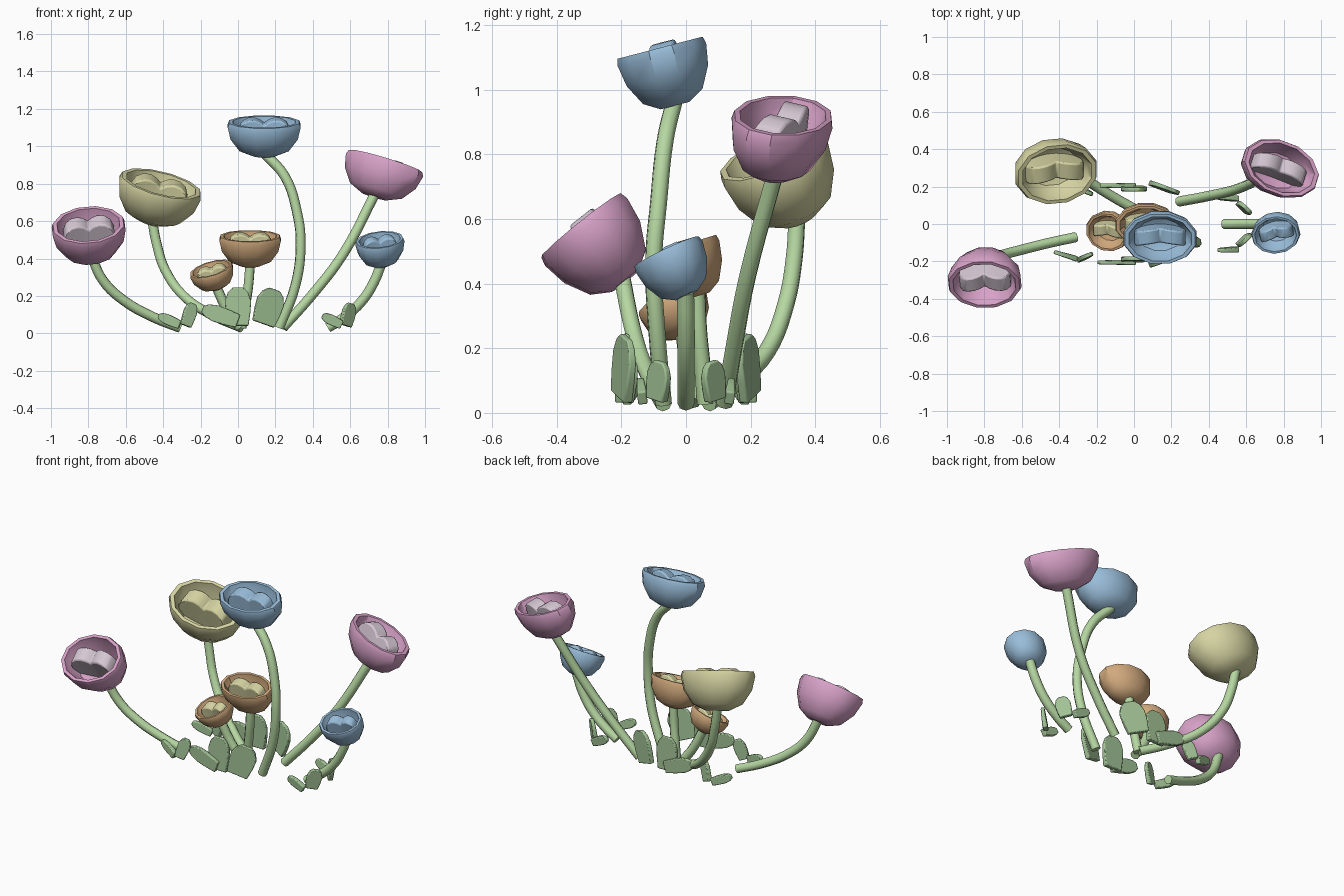
import bpy, bmesh, math
from mathutils import Vector, Matrix

cube = bpy.data.objects.get("Cube")
if cube:
    bpy.data.objects.remove(cube, do_unlink=True)


def material(name, r, g, b):
    lin = [(c / 255) ** 2.2 for c in (r, g, b)] + [1]
    m = bpy.data.materials.new(name)
    m.use_nodes = True
    m.diffuse_color = lin
    m.node_tree.nodes["Principled BSDF"].inputs["Base Color"].default_value = lin
    return m


pink = material("pink petal", 214, 160, 198)
blue = material("blue petal", 152, 188, 217)
yellow = material("yellow petal", 212, 210, 160)
orange = material("orange petal", 208, 168, 124)
pale = material("pale mauve", 212, 198, 210)
stem_green = material("stem green", 180, 214, 160)
leaf_green = material("leaf green", 160, 193, 148)


def finish(ob, mat, angle=35):
    ob.data.materials.clear()
    ob.data.materials.append(mat)
    bpy.ops.object.select_all(action='DESELECT')
    ob.select_set(True)
    bpy.context.view_layer.objects.active = ob
    bpy.ops.object.shade_smooth_by_angle(angle=math.radians(angle))


def loft(name, rings, mat, frame, bevel=0):
    """Skin a list of equal-sized rings of points and cap both ends."""
    bm = bmesh.new()
    loops = [[bm.verts.new(frame @ Vector(p)) for p in ring] for ring in rings]
    n = len(loops[0])
    for a, b in zip(loops, loops[1:]):
        for i in range(n):
            j = (i + 1) % n
            bm.faces.new((a[i], a[j], b[j], b[i]))
    bm.faces.new(loops[0][::-1])
    bm.faces.new(loops[-1])
    bmesh.ops.recalc_face_normals(bm, faces=bm.faces)
    me = bpy.data.meshes.new(name)
    bm.to_mesh(me)
    bm.free()
    ob = bpy.data.objects.new(name, me)
    bpy.context.collection.objects.link(ob)
    if bevel:
        mod = ob.modifiers.new("soft edges", 'BEVEL')
        mod.width, mod.segments = bevel, 2
    finish(ob, mat)
    return ob


def axes(origin, side, up):
    """Frame whose z is up and whose x is side made square to it."""
    z = Vector(up).normalized()
    x = Vector(side)
    x = (x - z * x.dot(z)).normalized()
    m = Matrix((x, z.cross(x), z)).transposed().to_4x4()
    m.translation = origin
    return m


def stem(name, points):
    cu = bpy.data.curves.new(name, 'CURVE')
    cu.dimensions = '3D'
    cu.bevel_depth, cu.bevel_resolution = 0.027, 2
    cu.use_fill_caps = True
    cu.resolution_u = 5
    sp = cu.splines.new('BEZIER')
    sp.bezier_points.add(len(points) - 1)
    for bp, p in zip(sp.bezier_points, points):
        bp.co = p
        bp.handle_left_type = bp.handle_right_type = 'AUTO'
    ob = bpy.data.objects.new(name, cu)
    bpy.context.collection.objects.link(ob)
    bpy.ops.object.select_all(action='DESELECT')
    ob.select_set(True)
    bpy.context.view_layer.objects.active = ob
    bpy.ops.object.convert(target='MESH')
    finish(bpy.context.object, stem_green, 50)


# Cup section: radius and height as shares of half width and depth
CUP = [(.33, -1), (.68, -.84), (.93, -.48), (1.01, -.12), (.97, 0),
       (.86, 0), (.8, -.2), (.62, -.5), (.3, -.62)]
# Bilobed centre: position across and height of its top
LOBES = [(.68, -.2), (.6, -.02), (.45, .07), (.28, .08), (.12, .02)]
LOBES = [(-x, z) for x, z in LOBES] + [(0, -.08)] + LOBES[::-1]


def flower(name, petal, heart, centre, normal, yaw, size, path):
    a, b, d = size
    up = Vector(normal).normalized()
    frame = axes(centre, (math.cos(yaw), math.sin(yaw), 0), up)
    turns = [math.tau * (i + .5) / 12 for i in range(12)]
    loft(name + "_cup", [[(a * r * math.cos(t), b * r * math.sin(t), d * h)
                          for t in turns] for r, h in CUP], petal, frame)
    rings = []
    for x, top in LOBES:
        front, back = -.16 - .3 * x * x, .38 - .3 * x * x
        rings.append([(a * x, b * y, d * z) for y, z in
                      ((front - .1, -.66), (front, top), (back, top), (back, -.66))])
    loft(name + "_centre", rings, heart, frame, bevel=.008)
    stem(name + "_stem", path + [Vector(centre) - up * d * .93])


flower("left_pink", pink, pale, (-.8, -.325, .58), (-.06, -.62, .78), .1,
       (.2, .165, .22),
       [(-.31, -.07, .03), (-.45, -.1, .085), (-.61, -.14, .175), (-.72, -.17, .28)])
flower("back_yellow", yellow, yellow, (-.41, .265, .80), (.27, -.42, 1), 0,
       (.228, .178, .225),
       [(.02, .07, .03), (-.12, .15, .09), (-.28, .25, .19), (-.39, .31, .34),
        (-.435, .335, .48)])
flower("tall_blue", blue, blue, (.14, -.08, 1.13), (0, -.26, 1), 0,
       (.2, .145, .185),
       [(.22, -.07, .03), (.305, -.09, .25), (.335, -.1, .47), (.315, -.085, .65),
        (.25, -.065, .84)])
flower("right_pink", pink, pale, (.79, .3, .92), (.33, .13, 1), -.3,
       (.22, .15, .2), [(.24, .12, .03), (.4, .15, .21), (.56, .19, .42)])
flower("small_blue", blue, blue, (.757, -.06, .5), (-.08, -.46, 1), .25,
       (.132, .112, .15),
       [(.48, 0, .03), (.56, 0, .08), (.66, 0, .17), (.725, 0, .27)])
flower("centre_orange", orange, yellow, (.065, -.01, .52), (0, -.3, 1), 0,
       (.168, .115, .165), [(.02, .06, .03), (.04, .05, .15), (.055, .04, .25)])
flower("small_orange", orange, yellow, (-.145, -.045, .345), (-.3, -.4, 1), 0,
       (.12, .112, .115), [(.01, .02, .03), (-.055, .01, .12)])


def leaf(name, base, tip, width, yaw):
    span = Vector(tip) - Vector(base)
    frame = axes(base, (math.cos(yaw), math.sin(yaw), 0), span)
    rings = []
    for t, w in ((0, .8), (.35, .95), (.65, 1), (.87, .78), (1, .4)):
        hx, hy, z = width * w / 2, .015 - .005 * t, span.length * t
        rings.append([(-hx, -hy, z), (hx, -hy, z), (hx, hy, z), (-hx, hy, z)])
    loft(name, rings, leaf_green, frame, bevel=.005)


# Leaves: base, tip, width and turn; each stands in front and again behind
LEAVES = {
    "middle_low_leaf": ((.0, -.205, .065), (-.19, -.205, .13), .09, 0),
    "middle_upright_leaf": ((0, -.19, .04), (0, -.185, .245), .14, 0),
    "middle_leaning_leaf": ((.135, -.2, .05), (.195, -.185, .235), .155, .35),
    "left_low_leaf": ((-.31, -.185, .045), (-.425, -.15, .095), .055, -.3),
    "left_tall_leaf": ((-.28, -.185, .04), (-.24, -.165, .16), .075, .4),
    "right_low_leaf": ((.555, -.135, .045), (.45, -.14, .095), .055, 0),
    "right_tall_leaf": ((.575, -.09, .04), (.605, -.08, .16), .09, .75),
}
for name, (base, tip, width, yaw) in LEAVES.items():
    for place, s in (("front_", 1), ("back_", -1)):
        leaf(place + name, (base[0], base[1] * s, base[2]),
             (tip[0], tip[1] * s, tip[2]), width, yaw * s)
